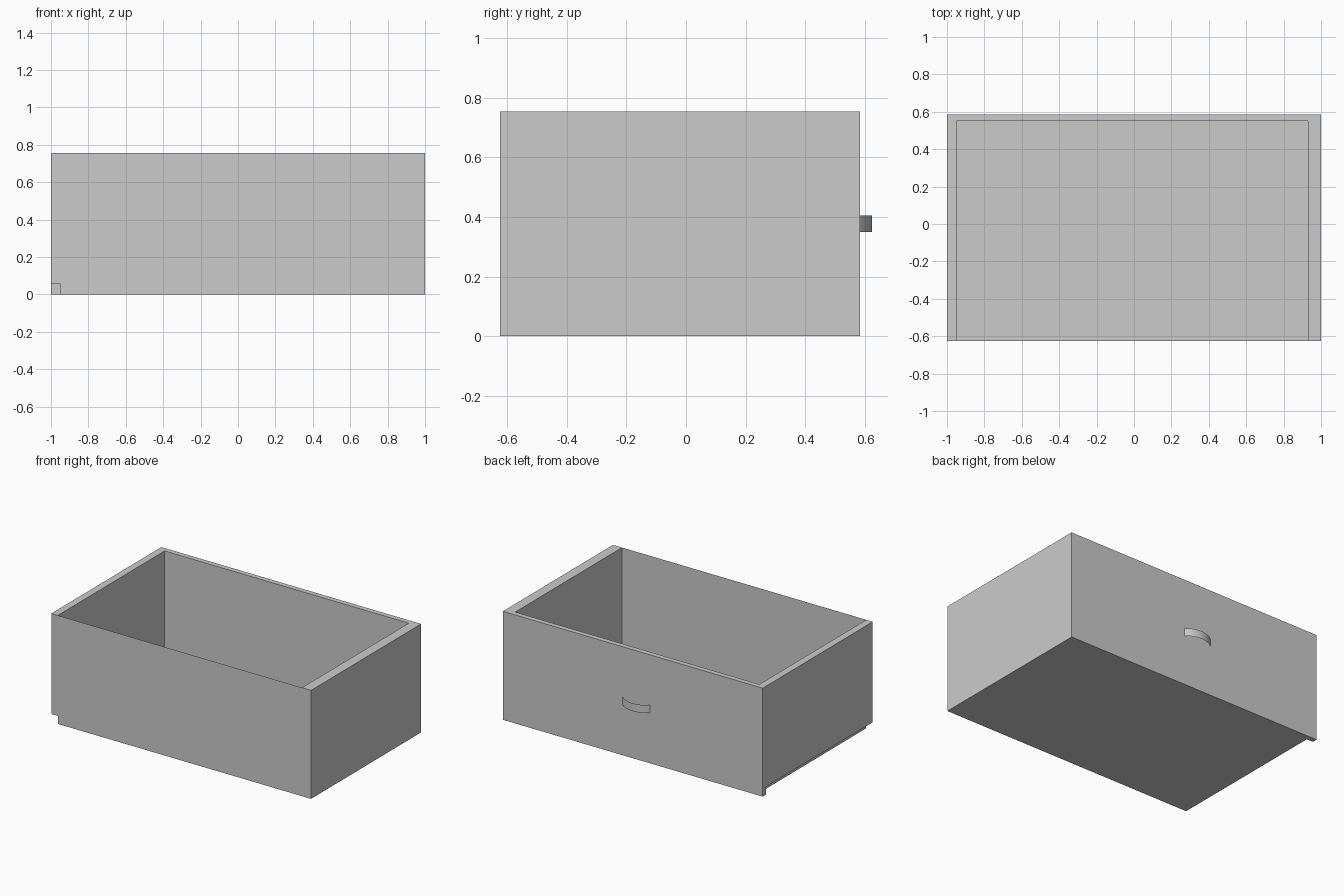
import bpy, bmesh, math

if "Cube" in bpy.data.objects:
    bpy.data.objects.remove(bpy.data.objects["Cube"])

FRONT, INNER_BACK, BACK, TOP = -0.625, 0.55, 0.585, 0.755
FLOOR, IN_L, IN_R = 0.055, -0.95, 0.93


def finish(name, bm):
    mesh = bpy.data.meshes.new(name)
    bm.to_mesh(mesh)
    bm.free()
    obj = bpy.data.objects.new(name, mesh)
    bpy.context.collection.objects.link(obj)
    return obj


def ring(bm, pts, y):
    return [bm.verts.new((x, y, z)) for x, z in pts]


def sweep(bm, a, b):
    for i in range(len(a) - 1):
        bm.faces.new((a[i], a[i + 1], b[i + 1], b[i]))


# drawer_body: paper-thin front sheet, U-shaped walls and floor,
# with a groove along the lower left edge
outer = [(-1, TOP), (-1, FLOOR), (IN_L, FLOOR), (IN_L, 0), (1, 0), (1, TOP)]
inner = [(IN_R, TOP), (IN_R, FLOOR), (IN_L, FLOOR), (IN_L, TOP)]
u = outer + inner + outer[:1]
bm = bmesh.new()
sweep(bm, ring(bm, u, FRONT), ring(bm, u, INNER_BACK))
bm.faces.new(ring(bm, outer, FRONT))
finish("drawer_body", bm)

# back_panel: full-size slab that closes the groove
bm = bmesh.new()
bmesh.ops.create_cube(bm, size=1)
for v in bm.verts:
    v.co.x *= 2
    v.co.y = BACK if v.co.y > 0 else INNER_BACK
    v.co.z = TOP if v.co.z > 0 else 0
finish("back_panel", bm)

# handle: thin curved ribbon bowing out of the back panel
half, rise, cx, steps = 0.106, 0.04, -0.028, 12
radius = (half ** 2 + rise ** 2) / (2 * rise)
sweep_angle = math.asin(half / radius)
bm = bmesh.new()
low, high = [], []
for i in range(steps + 1):
    a = sweep_angle * (1 - 2 * i / steps)
    x = cx + radius * math.sin(a)
    y = BACK + rise - radius * (1 - math.cos(a))
    low.append(bm.verts.new((x, y, 0.35)))
    high.append(bm.verts.new((x, y, 0.405)))
sweep(bm, low, high)
for f in bm.faces:
    f.smooth = True
finish("handle", bm)
